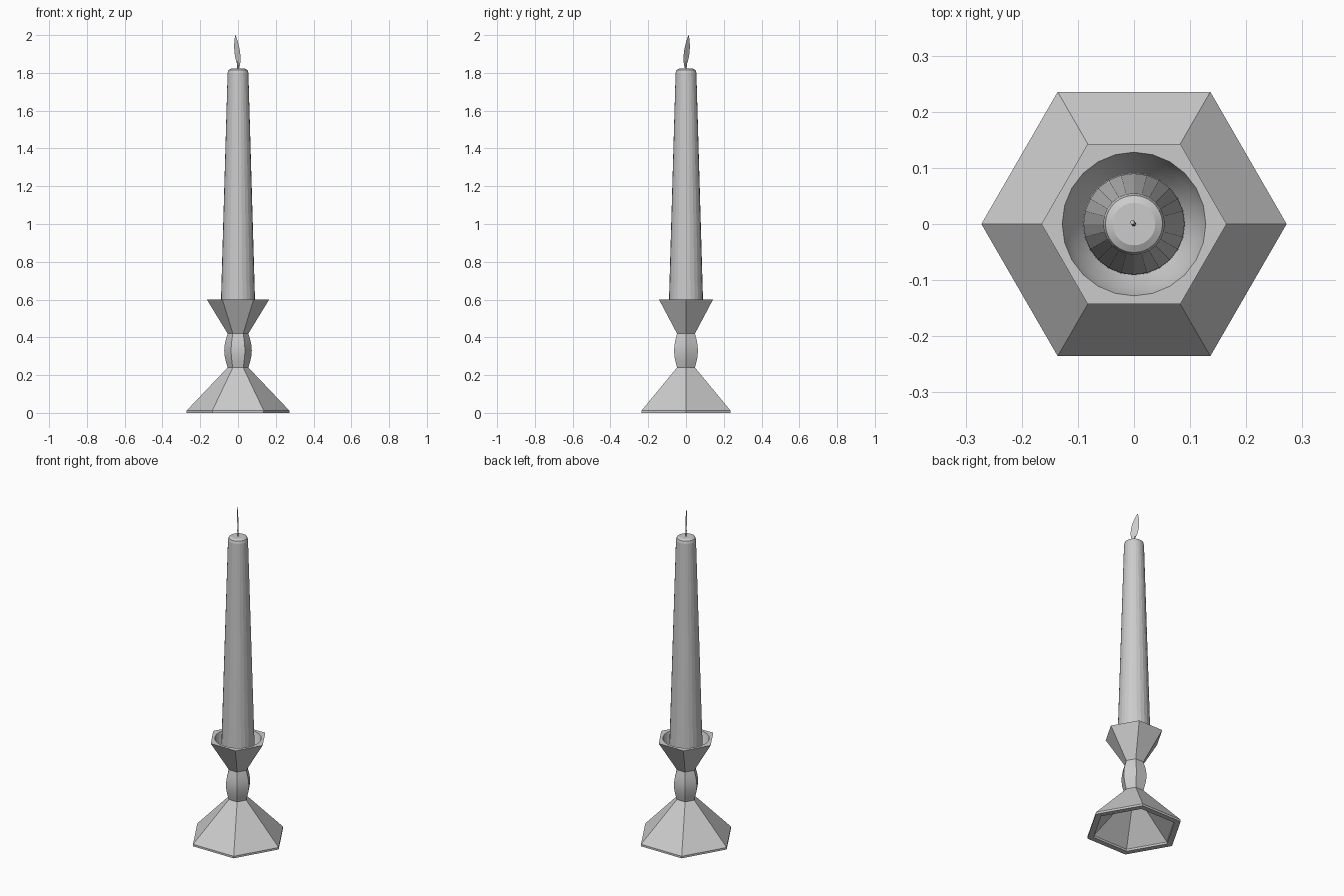
import bpy, bmesh, math
from mathutils import Vector

cube = bpy.data.objects.get("Cube")
if cube:
    bpy.data.objects.remove(cube)

grey = bpy.data.materials.new("plain grey")
grey.use_nodes = True
grey.diffuse_color = (0.6, 0.6, 0.6, 1)
grey.node_tree.nodes["Principled BSDF"].inputs["Base Color"].default_value = (0.6, 0.6, 0.6, 1)


def finish(name, bm):
    mesh = bpy.data.meshes.new(name)
    bm.to_mesh(mesh)
    bm.free()
    mesh.materials.append(grey)
    obj = bpy.data.objects.new(name, mesh)
    bpy.context.collection.objects.link(obj)
    return obj


def ring(bm, radius, z, sides, centre=(0, 0)):
    step = 2 * math.pi / sides
    return [bm.verts.new((centre[0] + radius * math.cos(i * step),
                          centre[1] + radius * math.sin(i * step), z)) for i in range(sides)]


def skin(bm, rings):
    for low, high in zip(rings, rings[1:]):
        n = len(low)
        for i in range(n):
            j = (i + 1) % n
            bm.faces.new((low[i], low[j], high[j], high[i]))


def smooth(obj, degrees):
    bpy.ops.object.select_all(action='DESELECT')
    obj.select_set(True)
    bpy.context.view_layer.objects.active = obj
    bpy.ops.object.shade_smooth_by_angle(angle=math.radians(degrees))


# Six-sided holder: hollow foot, swelling stem and flared cup
bm = bmesh.new()
stem = [(0.055 + 0.018 * math.sin(math.pi * i / 6), 0.24 + 0.03 * i) for i in range(7)]
profile = [(0.045, 0.2), (0.235, 0.012), (0.235, 0), (0.272, 0), (0.272, 0.012)] + stem + [(0.165, 0.6)]
rings = [ring(bm, r, z, 6) for r, z in profile]
skin(bm, rings)
bm.faces.new(reversed(rings[0]))

# Round socket sunk into the cup, joined to its hexagonal rim
socket = [ring(bm, r, z, 24) for r, z in [(0.128, 0.6), (0.116, 0.56), (0.09, 0.52)]]
for k in range(6):
    arc = [socket[0][(4 * k + i) % 24] for i in range(5)]
    bm.faces.new([rings[-1][k], rings[-1][(k + 1) % 6]] + arc[::-1])
skin(bm, socket)
bm.faces.new(socket[-1])
smooth(finish("candle_holder", bm), 25)

# Tapered candle with a bevelled top
bm = bmesh.new()
rings = [ring(bm, r, z, 24) for r, z in [(0.091, 0.52), (0.09, 0.6), (0.055, 1.8), (0.051, 1.815), (0.038, 1.822)]]
skin(bm, rings)
bm.faces.new(reversed(rings[0]))
bm.faces.new(rings[-1])
smooth(finish("candle", bm), 12)

# Wick, leaning slightly
bm = bmesh.new()
rings = [ring(bm, 0.004, z, 6, (-d, d)) for z, d in [(1.82, 0), (1.84, 0.001), (1.86, 0.003)]]
skin(bm, rings)
bm.faces.new(rings[-1])
finish("wick", bm)

# Flame: a flat leaf standing on the diagonal, its tip swept to one side
bm = bmesh.new()
across = Vector((-1, 1, 0)).normalized()
left, right = [], []
for i in range(13):
    t = i / 12
    half = 0.021 * math.sin(math.pi * t ** 0.9) ** 0.8 if 0 < i < 12 else 0.001
    middle = -0.008 + 0.028 * t
    for side, offset in ((left, -half), (right, half)):
        point = across * (middle + offset)
        side.append(bm.verts.new((point.x, point.y, 1.825 + 0.175 * t)))
bm.faces.new(left + right[::-1])
finish("flame", bm)
